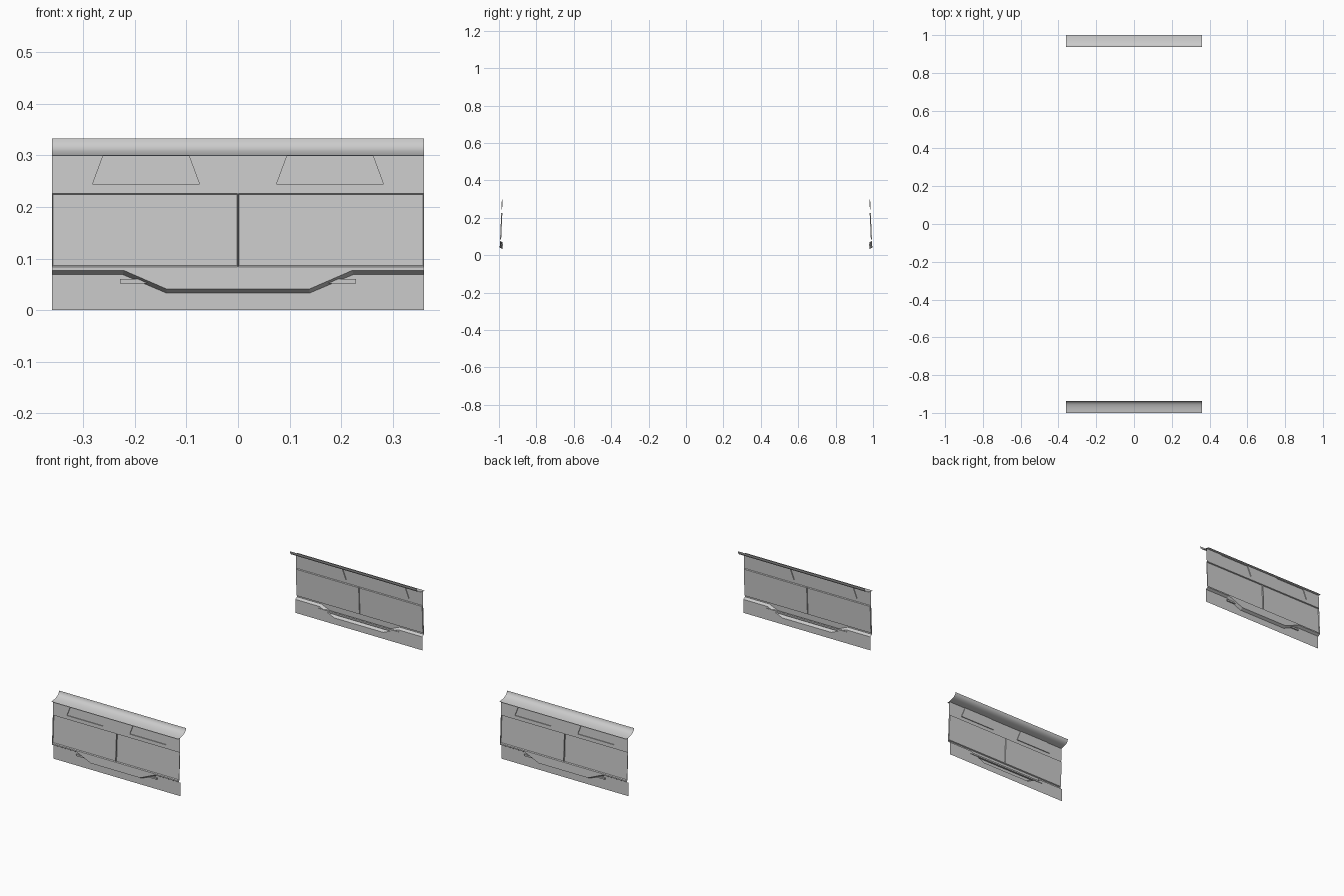
import bpy, bmesh, math

if "Cube" in bpy.data.objects:
    bpy.data.objects.remove(bpy.data.objects["Cube"])

HALF = 0.361          # half length of each side panel
SKIRT_Y = 0.981       # distance of the lower skirt from the centre


def wall_y(z):
    """Outer wall leans slightly inward towards the top."""
    return 0.998 - 0.045 * z


def finish(bm, name, side, mirror=True, outward=True):
    bmesh.ops.remove_doubles(bm, verts=bm.verts, dist=0.00005)
    bmesh.ops.recalc_face_normals(bm, faces=bm.faces)
    if outward:
        bm.normal_update()
        if sum(f.normal.y * f.calc_area() for f in bm.faces) * side < 0:
            bmesh.ops.reverse_faces(bm, faces=bm.faces)
    me = bpy.data.meshes.new(name)
    bm.to_mesh(me)
    bm.free()
    ob = bpy.data.objects.new(name, me)
    bpy.context.collection.objects.link(ob)
    if mirror:
        mod = ob.modifiers.new("mirror_x", 'MIRROR')
        mod.use_axis[0] = True
        mod.merge_threshold = 0.0002
    return ob


def face(bm, pts, side):
    bm.faces.new([bm.verts.new((x, side * y, z)) for x, y, z in pts])


def loop(pts, depth):
    return [(x, wall_y(z) - depth, z) for x, z in pts]


def ring(bm, a, b, side):
    """Band of quads between two closed loops."""
    for i in range(len(a)):
        j = (i + 1) % len(a)
        face(bm, [a[i], a[j], b[j], b[i]], side)


def strip(bm, a, b, side):
    """Band of quads between two open paths."""
    for i in range(len(a) - 1):
        face(bm, [a[i], a[i + 1], b[i + 1], b[i]], side)


def rect(x0, x1, z0, z1):
    return [(x0, z0), (x1, z0), (x1, z1), (x0, z1)]


def body_panel(side):
    bm = bmesh.new()
    # upper wall with tapered grip recess
    grip = [(0.075, 0.245), (0.282, 0.245), (0.262, 0.299), (0.095, 0.299)]
    ring(bm, loop(rect(0, HALF, 0.227, 0.300), 0), loop(grip, 0), side)
    ring(bm, loop(grip, 0), loop(grip, 0.004), side)
    face(bm, loop(grip, 0.004), side)
    # large recessed panel with a centre rib
    opening = rect(0.0005, HALF - 0.0005, 0.0835, 0.2265)
    floor = rect(0.002, HALF - 0.002, 0.086, 0.2245)
    ring(bm, loop(rect(0, HALF, 0.083, 0.227), 0), loop(opening, 0), side)
    ring(bm, loop(opening, 0), loop(floor, 0.006), side)
    face(bm, loop(floor, 0.006), side)
    # stepped lower border, sloping ledge and skirt
    upper = [(0, 0.041), (0.139, 0.041), (0.222, 0.077), (HALF, 0.077)]
    lower = [(0, 0.033), (0.139, 0.033), (0.224, 0.069), (HALF, 0.069)]
    edge = loop(upper, 0)
    inner = [(x, SKIRT_Y, z) for x, z in lower]
    strip(bm, loop([(x, 0.083) for x, z in upper], 0), edge, side)
    strip(bm, edge, inner, side)
    strip(bm, inner, [(x, SKIRT_Y, 0) for x, z in lower], side)
    finish(bm, "side_panel", side)


def gutter(side):
    # curved channel along the top edge
    prof = [(wall_y(0.3), 0.300), (1.0, 0.300), (0.985, 0.3015), (0.970, 0.3045),
            (0.957, 0.3085), (0.948, 0.313), (0.942, 0.319), (0.938, 0.326), (0.937, 0.333)]
    bm = bmesh.new()
    strip(bm, [(-HALF, y, z) for y, z in prof], [(HALF, y, z) for y, z in prof], side)
    ob = finish(bm, "top_gutter", side, mirror=False)
    bpy.ops.object.select_all(action='DESELECT')
    ob.select_set(True)
    bpy.context.view_layer.objects.active = ob
    bpy.ops.object.shade_smooth_by_angle(angle=math.radians(40))


def step_bar(side):
    # narrow bar behind the dropped section
    bm = bmesh.new()
    bmesh.ops.create_cube(bm, size=1)
    for v in bm.verts:
        v.co.x *= 0.458
        v.co.y = side * (0.983 + v.co.y * 0.010)
        v.co.z = 0.056 + v.co.z * 0.008
    finish(bm, "step_bar", side, mirror=False, outward=False)


for side in (-1, 1):
    body_panel(side)
    gutter(side)
    step_bar(side)
